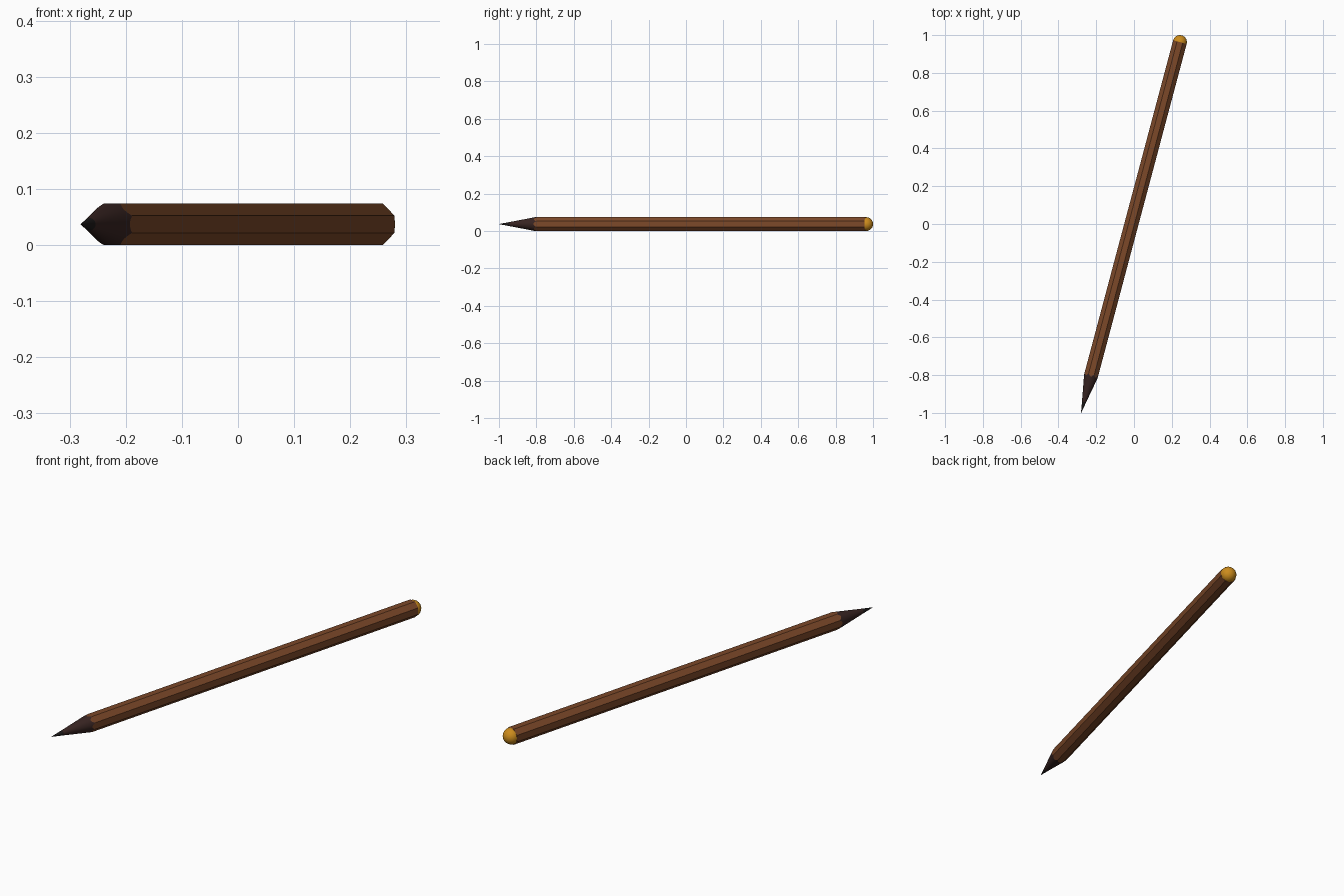
import bpy, bmesh, math
from mathutils import Matrix, Vector

if "Cube" in bpy.data.objects:
    bpy.data.objects.remove(bpy.data.objects["Cube"])

A = 0.037                              # half height across the flats
TIP = Vector((-0.28, -1.0, A))
END = Vector((0.28 - A, 1.0 - A, A))   # centre of the rounded end
LENGTH = (END - TIP).length
ANGLE = -math.atan2(END.x - TIP.x, END.y - TIP.y)
PLACE = Matrix.Translation(TIP) @ Matrix.Rotation(ANGLE, 4, 'Z')
CONE = 0.20                            # sharpened length at the middle of a flat
LEAD = 0.06
STEPS = 64                             # eight samples on each of eight flats


def octagon_radius(t):
    side = math.radians(45)
    d = (t + side / 2) % side - side / 2
    return A / math.cos(d)


def ring(radius, along):
    """Points round the pencil axis; radius and along are functions of angle."""
    pts = []
    for i in range(STEPS):
        t = 2 * math.pi * i / STEPS
        r = radius(t)
        pts.append((r * math.cos(t), along(t), r * math.sin(t)))
    return pts


def loft(name, rings, colour, cap_start=False, cap_end=False):
    bm = bmesh.new()
    loops = [[bm.verts.new(p) for p in pts] for pts in rings]
    for a, b in zip(loops, loops[1:]):
        for i in range(STEPS):
            j = (i + 1) % STEPS
            bm.faces.new((a[i], a[j], b[j], b[i]))
    if cap_start:
        bm.faces.new(loops[0])
    if cap_end:
        bm.faces.new(loops[-1])
    bmesh.ops.remove_doubles(bm, verts=bm.verts, dist=1e-6)
    bmesh.ops.recalc_face_normals(bm, faces=bm.faces)
    bm.transform(PLACE)
    mesh = bpy.data.meshes.new(name)
    bm.to_mesh(mesh)
    bm.free()
    obj = bpy.data.objects.new(name, mesh)
    bpy.context.collection.objects.link(obj)
    mat = bpy.data.materials.new(name + "_colour")
    mat.diffuse_color = (*colour, 1)
    mat.use_nodes = True
    mat.node_tree.nodes["Principled BSDF"].inputs["Base Color"].default_value = mat.diffuse_color
    mesh.materials.append(mat)
    bpy.ops.object.select_all(action='DESELECT')
    obj.select_set(True)
    bpy.context.view_layer.objects.active = obj
    bpy.ops.object.shade_smooth_by_angle(angle=math.radians(30))
    return obj


def sharpened_edge(t):
    return CONE * octagon_radius(t) / A


# Painted octagonal body, scalloped where the cone cuts it
loft("pencil_body",
     [ring(octagon_radius, sharpened_edge), ring(octagon_radius, lambda t: LENGTH)],
     (0.2, 0.065, 0.022), cap_end=True)

# Sharpened wood between lead and paint
lead_radius = A * LEAD / CONE
loft("sharpened_wood",
     [ring(lambda t: lead_radius, lambda t: LEAD), ring(octagon_radius, sharpened_edge)],
     (0.04, 0.018, 0.016))

# Pointed lead
loft("lead_tip",
     [ring(lambda t: 0.0005, lambda t: 0.0), ring(lambda t: lead_radius, lambda t: LEAD)],
     (0.012, 0.01, 0.01), cap_start=True)

# Rounded coloured end
dome = []
for k in range(13):
    p = math.radians(89 * k / 12)
    dome.append(ring(lambda t, p=p: A * math.cos(p),
                     lambda t, p=p: LENGTH + A * math.sin(p)))
loft("rounded_end", dome, (0.6, 0.26, 0.012), cap_end=True)
